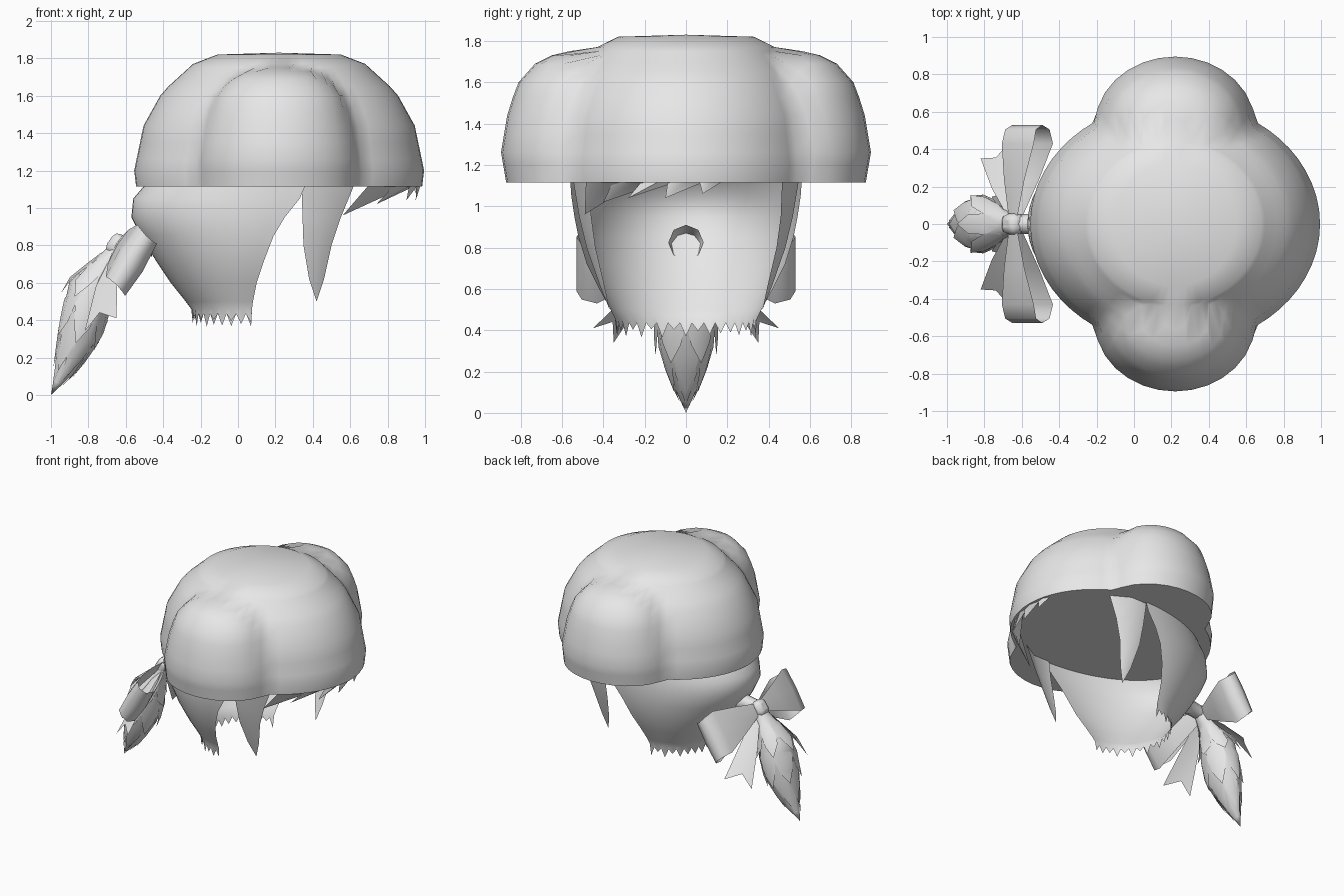
import bpy, math
from mathutils import Vector

if "Cube" in bpy.data.objects:
    bpy.data.objects.remove(bpy.data.objects["Cube"])

mat = bpy.data.materials.new("light_grey")
mat.diffuse_color = (0.8, 0.8, 0.8, 1)
mat.use_nodes = True
mat.node_tree.nodes["Principled BSDF"].inputs["Base Color"].default_value = mat.diffuse_color


def make(name, verts, faces, angle=50):
    me = bpy.data.meshes.new(name)
    me.from_pydata([tuple(v) for v in verts], [], faces)
    me.materials.append(mat)
    ob = bpy.data.objects.new(name, me)
    bpy.context.collection.objects.link(ob)
    bpy.ops.object.select_all(action='DESELECT')
    ob.select_set(True)
    bpy.context.view_layer.objects.active = ob
    bpy.ops.object.mode_set(mode='EDIT')
    bpy.ops.mesh.select_all(action='SELECT')
    bpy.ops.mesh.remove_doubles(threshold=0.0005)
    bpy.ops.mesh.normals_make_consistent(inside=False)
    bpy.ops.object.mode_set(mode='OBJECT')
    bpy.ops.object.shade_smooth_by_angle(angle=math.radians(angle))
    return ob


def grid(name, rows, closed=False, angle=50):
    """Skin a list of equally long point rows."""
    n = len(rows[0])
    faces = []
    for i in range(len(rows) - 1):
        for j in range(n if closed else n - 1):
            k = (j + 1) % n
            faces.append((i*n + j, i*n + k, (i+1)*n + k, (i+1)*n + j))
    return make(name, [p for r in rows for p in r], faces, angle)


def lerp(table, t):
    """Piecewise linear lookup in rows of (key, value, ...)."""
    for a, b in zip(table, table[1:]):
        if t <= b[0]:
            f = max(0, (t - a[0]) / (b[0] - a[0]))
            return [p + (q - p) * f for p, q in zip(a[1:], b[1:])]
    return list(table[-1][1:])


# Crown: an oval dome merged with a bun on each side, closed flat below
CX, BUN_Y, SEG = 0.22, 0.52, 64
# z, half size in x, half size in y
DOME = [(1.115, .765, .65), (1.2, .775, .657), (1.44, .725, .63), (1.62, .625, .555),
        (1.77, .46, .43), (1.82, .33, .33)]
BUN = [(1.115, .42, .35), (1.26, .43, .375), (1.47, .39, .34), (1.6, .34, .29),
       (1.69, .26, .21), (1.73, .18, .13), (1.76, .001, .001)]


def crown_radius(z, a):
    c, s = abs(math.cos(a)), abs(math.sin(a))
    rx, ry = lerp(DOME, z)
    r = 1 / math.hypot(c / rx, s / ry)
    bx, by = lerp(BUN, z)
    wall = bx / max(c, 1e-6)          # straight inner flank of the bun
    if wall * s > BUN_Y:              # rounded outer end of the bun
        A = (c / bx)**2 + (s / by)**2
        B = s * BUN_Y / by**2
        C = (BUN_Y / by)**2 - 1
        wall = (B + math.sqrt(max(0, B*B - A*C))) / A
    return max(r, wall) if z < 1.76 else r


rows = [[(CX, 0, 1.115)] * SEG]
for z in (1.115, 1.2, 1.26, 1.35, 1.44, 1.53, 1.6, 1.65, 1.69, 1.73, 1.75, 1.77, 1.82):
    ring = []
    for j in range(SEG):
        a = 2 * math.pi * j / SEG
        r = crown_radius(z, a)
        ring.append((CX + r * math.cos(a), r * math.sin(a), z))
    rows.append(ring)
rows.append([(CX, 0, 1.83)] * SEG)
grid("crown_hair", rows, True, 70)

# Back hair: a curved sheet around the nape with a ragged hem
# z, back x, front edge x, half width
NAPE = [(1.12, -.5, .36, .56), (1.05, -.56, .33, .555), (.95, -.57, .25, .54),
        (.85, -.52, .19, .52), (.72, -.44, .14, .48), (.6, -.36, .10, .42),
        (.5, -.28, .08, .365), (.46, -.25, .075, .345), (.42, -.24, .07, .335)]
COLS = 36
rows = []
for i, (z, xb, xf, w) in enumerate(NAPE):
    row = []
    for j in range(COLS + 1):
        t = math.pi * (j / COLS - 0.5)
        zz = z
        if i == len(NAPE) - 1:
            zz = (.385 + .02 * math.sin(j * 1.7)) if j % 2 == 0 else .435
        row.append((xf - (xf - xb) * math.cos(t), w * math.sin(t), zz))
    rows.append(row)
grid("back_hair", rows)

# Side locks: left x, right x, z, y
LOCK = [(.34, .62, 1.12, .515), (.345, .55, .95, .495), (.35, .50, .8, .465),
        (.38, .46, .62, .41), (.42, .42, .5, .37)]
for side, label in ((1, "left"), (-1, "right")):
    rows = []
    for xl, xr, z, y in LOCK:
        w = (xr - xl) / .28
        rows.append([(xl, side * (y + .03 * w), z), ((xl + xr) / 2, side * (y + .03 * w), z),
                     (xr, side * (y - .05 * w), z)])
    grid("side_lock_" + label, rows)

# Fringe: pointed tufts; start angle, end angle, tip x, y, z
TUFTS = [(-50, -22, .56, -.49, .96), (-34, -10, .74, -.40, 1.02), (-20, -4, .90, -.28, 1.04),
         (-8, 8, .95, -.10, 1.04), (6, 16, .96, .08, 1.06)]
verts, faces = [], []
for a0, a1, x, y, z in TUFTS:
    b = len(verts)
    for f in (0, .5, 1):
        a = math.radians(a0 + (a1 - a0) * f)
        r = .98 + .02 * math.sin(math.pi * f)
        verts.append((CX + .755 * r * math.cos(a), .645 * r * math.sin(a), 1.118))
    verts.append((x, y, z))
    faces += [(b, b + 1, b + 3), (b + 1, b + 2, b + 3)]
make("fringe", verts, faces)

# Ponytail: s, x, z, radius in the bending plane, radius across
TAIL = [(0, -.62, .80, .045, .045), (.13, -.70, .70, .065, .08), (.3, -.79, .56, .12, .14),
        (.47, -.82, .41, .12, .145), (.65, -.87, .27, .095, .115), (.82, -.93, .13, .05, .06),
        (1, -1.0, 0, 0, 0)]


def tail_point(s, a, scale=1.0):
    x, z, rn, ry = lerp(TAIL, s)
    p, q = lerp(TAIL, max(0, s - .08)), lerp(TAIL, min(1, s + .08))
    t = Vector((q[0] - p[0], q[1] - p[1])).normalized()
    c = math.cos(a) * rn * scale
    return (x + t.y * c, math.sin(a) * ry * scale, z - t.x * c)


grid("ponytail", [[tail_point(s, 2 * math.pi * j / 12) for j in range(12)]
                  for s in (0, .07, .13, .22, .3, .38, .47, .56, .65, .74, .82, .91, 1)], True)

# Pointed strands layered over the ponytail
verts, faces = [], []
for s0, s1, count, turn in ((.1, .36, 6, 0), (.25, .64, 6, .5), (.45, .84, 6, 0), (.6, .93, 5, .5)):
    for k in range(count):
        a = 2 * math.pi * (k + turn) / count
        b = len(verts)
        for f, w, sc in ((0, .3, 1.0), (.35, .55, 1.06), (.7, .36, 1.1), (1, 0, 1.22)):
            for d in (-w, 0, w):
                verts.append(tail_point(s0 + (s1 - s0) * f, a + d, sc + (.04 if d == 0 else 0)))
        for i in range(3):
            for j in range(2):
                v = b + 3 * i + j
                faces.append((v, v + 1, v + 4, v + 3))
make("ponytail_strands", verts, faces)

# Hair tie: open funnel from the nape to the ponytail
grid("hair_tie", [[(x, r * math.cos(math.pi * j / 4), z + r * math.sin(math.pi * j / 4))
                   for j in range(8)]
                  for x, z, r in ((-.46, .825, .085), (-.53, .815, .055), (-.64, .80, .05))], True)

# Bow knot
bpy.ops.mesh.primitive_cube_add(size=1, location=(-.645, 0, .80))
knot = bpy.context.object
knot.name = "bow_knot"
knot.scale = (.10, .11, .12)
knot.rotation_euler = (0, math.radians(35), 0)
knot.data.materials.append(mat)
bpy.ops.object.transform_apply(location=False, rotation=False, scale=True)
bev = knot.modifiers.new("rounding", 'BEVEL')
bev.width, bev.segments = .035, 2
bpy.ops.object.shade_smooth_by_angle(angle=math.radians(50))

# Bow loops and notched ribbon ends, mirrored
WIDE, THICK = Vector((.55, 0, .9)), Vector((-.71, 0, .71))
HALF = [(.03, .02, .04), (.24, .065, .10), (.43, .085, .155), (.505, .06, .15), (.53, 0, .145)]
PATH = HALF + [(y, -t, w) for y, t, w in HALF[-2::-1]]
for side, label in ((1, "left"), (-1, "right")):
    rows = []
    for y, t, w in PATH:
        f = min(1, y / .43)
        c = Vector((-.64 + .07 * f, side * y, .80 - .08 * f)) + THICK * t
        edge = THICK * t * -.15
        rows.append([c - WIDE * w + edge, c, c + WIDE * w + edge])
    grid("bow_loop_" + label, rows)
    ends = [[(-.665, .02, .77), (-.65, .03, .775), (-.63, .04, .78)],
            [(-.76, .19, .58), (-.71, .21, .60), (-.645, .24, .61)],
            [(-.82, .35, .34), (-.74, .355, .44), (-.65, .45, .41)]]
    grid("ribbon_end_" + label, [[(x, side * y, z) for x, y, z in r] for r in ends])
